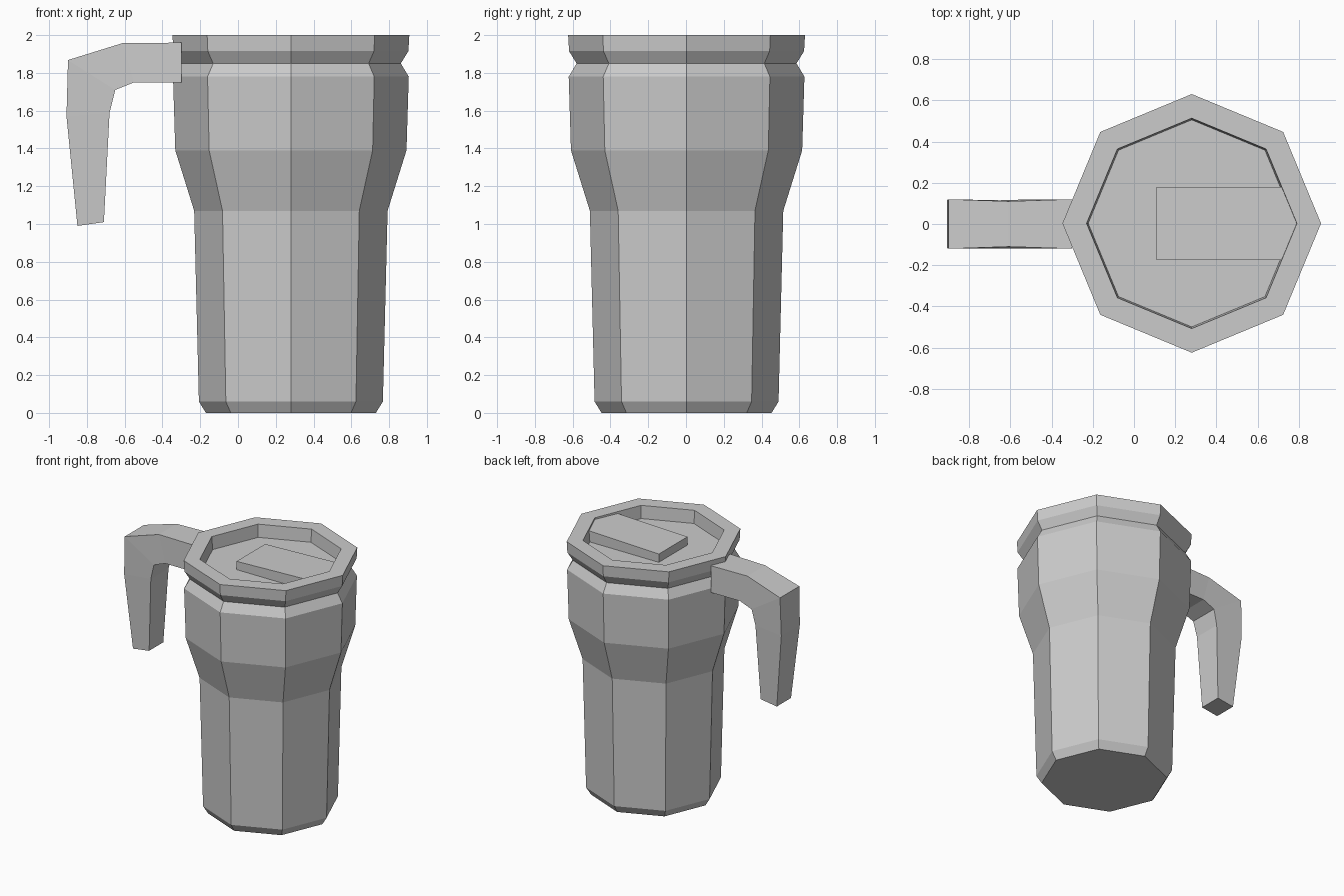
import bpy
from math import cos, sin, pi

if "Cube" in bpy.data.objects:
    bpy.data.objects.remove(bpy.data.objects["Cube"])

CX = 0.28  # cup axis


def make_object(name, verts, faces):
    mesh = bpy.data.meshes.new(name)
    mesh.from_pydata(verts, [], faces)
    mesh.update()
    obj = bpy.data.objects.new(name, mesh)
    bpy.context.collection.objects.link(obj)
    return obj


def loft(name, rings):
    """Skin a list of equal-sized rings and cap both ends."""
    n = len(rings[0])
    verts = [v for ring in rings for v in ring]
    faces = [tuple(reversed(range(n)))]
    for r in range(len(rings) - 1):
        a, b = r * n, (r + 1) * n
        for i in range(n):
            j = (i + 1) % n
            faces.append((a + i, a + j, b + j, b + i))
    faces.append(tuple(range(len(verts) - n, len(verts))))
    return make_object(name, verts, faces)


def octagon(radius, z):
    return [(CX + radius * cos(i * pi / 4), 0.003 + radius * sin(i * pi / 4), z)
            for i in range(8)]


# Cup body with groove, rim and recessed lid (radius, height)
profile = [(0.45, 0), (0.487, 0.06), (0.512, 1.07), (0.612, 1.39),
           (0.624, 1.78), (0.582, 1.85), (0.622, 1.915), (0.627, 2.0),
           (0.51, 2.0), (0.502, 1.90)]
loft("cup_body", [octagon(r, z) for r, z in profile])

# Slightly sloping sip tab on the lid, running into the rim wall
tab = []
for x, top in ((0.11, 1.965), (0.80, 1.988)):
    tab.append([(x, -0.175, 1.89), (x, 0.18, 1.89),
                (x, 0.18, top), (x, -0.175, top)])
loft("lid_tab", tab)

# Hooked handle: outer (x, z), inner (x, z), outer and inner half width
sections = [((-0.30, 1.96), (-0.30, 1.75), 0.12, 0.12),
            ((-0.61, 1.958), (-0.55, 1.75), 0.11, 0.118),
            ((-0.90, 1.868), (-0.65, 1.71), 0.12, 0.115),
            ((-0.908, 1.57), (-0.68, 1.59), 0.115, 0.11),
            ((-0.85, 0.99), (-0.71, 1.01), 0.088, 0.088)]
rings = []
for (ox, oz), (ix, iz), wo, wi in sections:
    rings.append([(ox, wo, oz), (ox, -wo, oz), (ix, -wi, iz), (ix, wi, iz)])
loft("handle", rings[::-1])

# Consistent outward normals
import bmesh
for obj in bpy.context.collection.objects:
    bm = bmesh.new()
    bm.from_mesh(obj.data)
    bmesh.ops.recalc_face_normals(bm, faces=bm.faces)
    bm.to_mesh(obj.data)
    bm.free()
